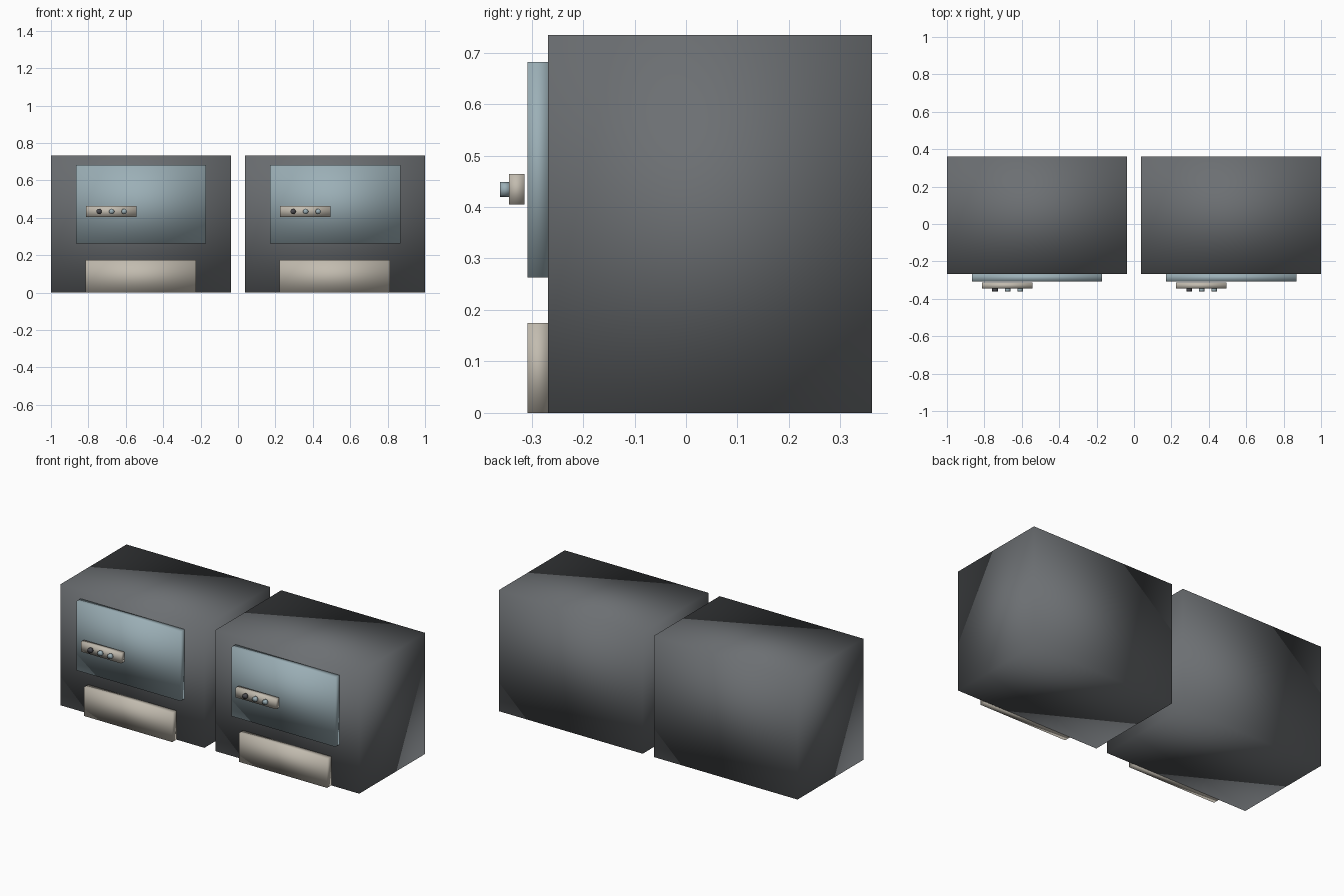
import bpy, bmesh
from mathutils import Matrix, Vector

cube = bpy.data.objects.get("Cube")
if cube:
    bpy.data.objects.remove(cube, do_unlink=True)


def make_material(name, rgb):
    mat = bpy.data.materials.new(name)
    mat.use_nodes = True
    mat.diffuse_color = (*rgb, 1)
    mat.node_tree.nodes["Principled BSDF"].inputs["Base Color"].default_value = (*rgb, 1)
    return mat


CHARCOAL = make_material("charcoal", (0.15, 0.16, 0.17))
BLUE = make_material("pale blue", (0.33, 0.43, 0.47))
CREAM = make_material("warm cream", (0.54, 0.50, 0.43))
KNOB_DARK = make_material("dark knob", (0.07, 0.07, 0.08))


def finish(bm, name, mat):
    """Turn a bmesh into a fully smooth-shaded object."""
    for face in bm.faces:
        face.smooth = True
    mesh = bpy.data.meshes.new(name)
    bm.to_mesh(mesh)
    bm.free()
    mesh.materials.append(mat)
    obj = bpy.data.objects.new(name, mesh)
    bpy.context.collection.objects.link(obj)
    return obj


def box(name, low, high, mat):
    low, high = Vector(low), Vector(high)
    bm = bmesh.new()
    bmesh.ops.create_cube(bm, size=1, matrix=Matrix.Translation((low + high) / 2)
                          @ Matrix.Diagonal((*(high - low), 1)))
    return finish(bm, name, mat)


def knob(name, x, z, front, back, radius, mat):
    bm = bmesh.new()
    place = Matrix.Translation((x, (front + back) / 2, z)) @ Matrix.Rotation(1.5708, 4, "X")
    bmesh.ops.create_cone(bm, cap_ends=True, segments=8, radius1=radius, radius2=radius,
                          depth=back - front, matrix=place)
    return finish(bm, name, mat)


# Two identical units side by side
for side, dx in (("right", -1.0), ("left", 0.0375)):
    # Main body, door panel and lower drawer
    box(f"{side}_body", (dx, -0.268, 0), (dx + 0.9625, 0.361, 0.734), CHARCOAL)
    box(f"{side}_door_panel", (dx + 0.134, -0.308, 0.263), (dx + 0.83, -0.266, 0.682), BLUE)
    box(f"{side}_drawer", (dx + 0.184, -0.308, 0), (dx + 0.775, -0.266, 0.175), CREAM)
    # Control bar standing just off the panel, with three knobs
    box(f"{side}_control_bar", (dx + 0.188, -0.344, 0.405), (dx + 0.458, -0.314, 0.464), CREAM)
    for i, mat in enumerate((KNOB_DARK, BLUE, BLUE)):
        knob(f"{side}_knob_{i + 1}", dx + 0.257 + i * 0.067, 0.434, -0.361, -0.342, 0.015, mat)
